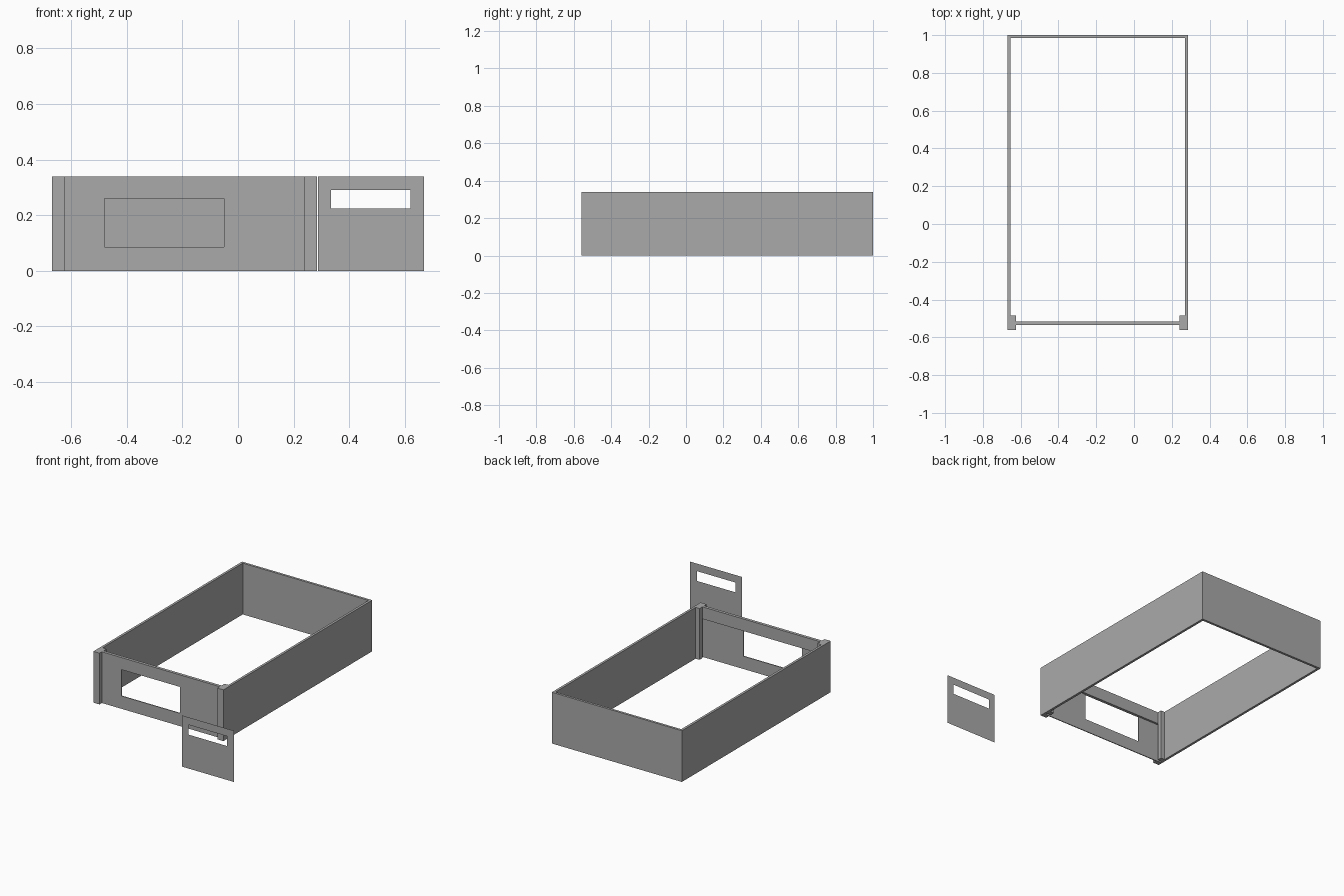
import bpy
import bmesh
from mathutils import Vector

if "Cube" in bpy.data.objects:
    bpy.data.objects.remove(bpy.data.objects["Cube"], do_unlink=True)

grey = bpy.data.materials.new("plain grey")
grey.use_nodes = True
grey.diffuse_color = (0.4, 0.4, 0.4, 1)
grey.node_tree.nodes["Principled BSDF"].inputs["Base Color"].default_value = (0.4, 0.4, 0.4, 1)

HEIGHT = 0.34
LEFT, RIGHT = 0.285, -0.67
FRONT, BACK = -0.56, 1.0
WALL = 0.016
SLOT = (-0.535, -0.515)


def finish(name, bm):
    mesh = bpy.data.meshes.new(name)
    bm.to_mesh(mesh)
    bm.free()
    mesh.materials.append(grey)
    obj = bpy.data.objects.new(name, mesh)
    bpy.context.collection.objects.link(obj)
    return obj


def box(name, x, y, z=(0, HEIGHT)):
    bm = bmesh.new()
    bmesh.ops.create_cube(bm, size=1)
    low, high = (Vector(p) for p in zip(sorted(x), sorted(y), sorted(z)))
    for v in bm.verts:
        v.co = (low + high) / 2 + v.co * (high - low)
    return finish(name, bm)


def windowed_plate(name, xs, zs, y, thickness=0):
    """Upright sheet on a 3 x 3 grid whose middle cell is left open."""
    bm = bmesh.new()
    grid = [[bm.verts.new((x, y, z)) for x in xs] for z in zs]
    for row in range(3):
        for col in range(3):
            if (row, col) != (1, 1):
                bm.faces.new((grid[row][col], grid[row][col + 1],
                              grid[row + 1][col + 1], grid[row + 1][col]))
    obj = finish(name, bm)
    if thickness:
        solid = obj.modifiers.new("thickness", "SOLIDIFY")
        solid.thickness = thickness
        solid.offset = -1
    return obj


# Drawer walls, open above and below
box("back_wall", (RIGHT, LEFT), (BACK - WALL, BACK))

# Side walls and the slotted posts at their front ends
for side, edge, inward in (("left", LEFT, -1), ("right", RIGHT, 1)):
    box(side + "_wall", (edge, edge + inward * WALL), (FRONT, BACK - WALL))
    rail = (edge + inward * WALL, edge + inward * 0.045)
    box(side + "_post_outer_rail", rail, (FRONT, SLOT[0]))
    box(side + "_post_inner_rail", rail, (SLOT[1], -0.485))

# Thin front panel held in the slots, with a thicker bar over its window
inner = (RIGHT + WALL, LEFT - WALL)
windowed_plate("front_panel", (inner[0], -0.48, -0.05, inner[1]),
               (0, 0.085, 0.26, HEIGHT), SLOT[0], 0.006)
box("front_panel_bar", inner, (SLOT[0] + 0.006, SLOT[1]), (0.26, HEIGHT))

# Loose cover sheet standing ahead of the drawer
windowed_plate("cover_sheet", (0.288, 0.335, 0.62, 0.67),
               (0, 0.225, 0.29, HEIGHT), -1.0)
